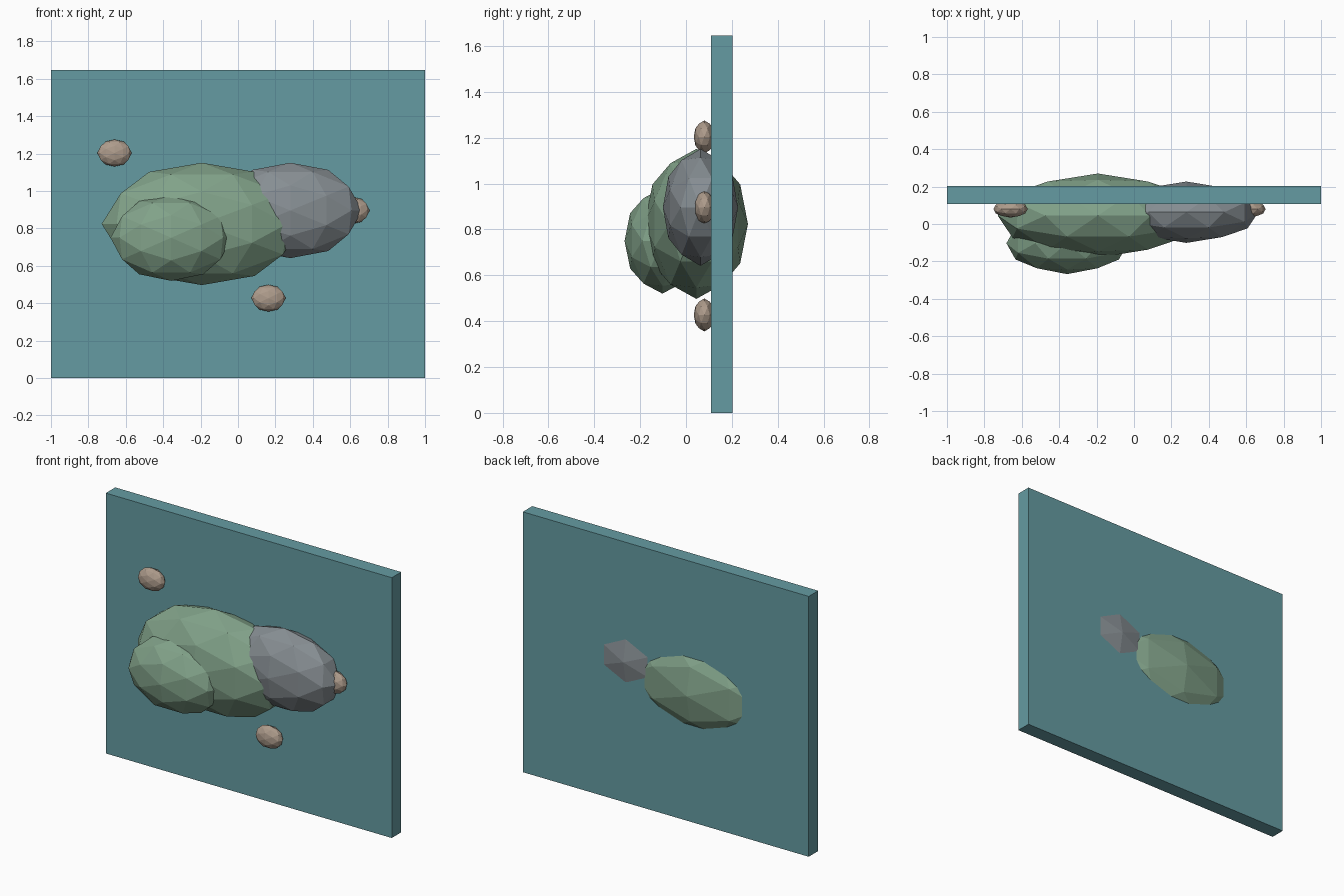
import bpy, bmesh, math
from mathutils import Matrix

if "Cube" in bpy.data.objects:
    bpy.data.objects.remove(bpy.data.objects["Cube"])


def material(name, rgb):
    m = bpy.data.materials.new(name)
    m.diffuse_color = (*rgb, 1)
    m.use_nodes = True
    m.node_tree.nodes["Principled BSDF"].inputs["Base Color"].default_value = m.diffuse_color
    return m


teal = material("teal", (0.13, 0.33, 0.36))
green = material("green", (0.22, 0.36, 0.25))
grey = material("grey", (0.24, 0.27, 0.29))
tan = material("tan", (0.42, 0.33, 0.26))


def add(name, bm, mat):
    me = bpy.data.meshes.new(name)
    bm.to_mesh(me)
    bm.free()
    me.materials.append(mat)
    ob = bpy.data.objects.new(name, me)
    bpy.context.collection.objects.link(ob)
    return ob


# Faceted rock: icosphere tilted so its two-fold axes lie on x, y, z, then stretched
def rock(name, centre, radii, mat):
    bm = bmesh.new()
    bmesh.ops.create_icosphere(bm, subdivisions=2, radius=1)
    tilt = Matrix.Rotation(-math.atan(2) / 2, 4, 'Y')
    bmesh.ops.transform(bm, matrix=Matrix.Diagonal((*radii, 1)) @ tilt, verts=bm.verts)
    add(name, bm, mat).location = centre


# Upright backing panel
bm = bmesh.new()
bmesh.ops.create_cube(bm, size=1)
bmesh.ops.scale(bm, vec=(2, 0.094, 1.646), verts=bm.verts)
add("panel", bm, teal).location = (0, 0.155, 0.823)

# Large overlapping rocks
rock("main_rock", (-0.193, 0.045, 0.824), (0.536, 0.225, 0.327), green)
rock("front_rock", (-0.357, -0.103, 0.75), (0.325, 0.165, 0.23), green)
rock("side_rock", (0.28, 0.063, 0.896), (0.385, 0.164, 0.255), grey)

# Pebbles on the panel
for i, (x, z) in enumerate([(-0.66, 1.203), (0.163, 0.427), (0.612, 0.896)]):
    rock(f"pebble_{i + 1}", (x, 0.08, z), (0.092, 0.046, 0.072), tan)
